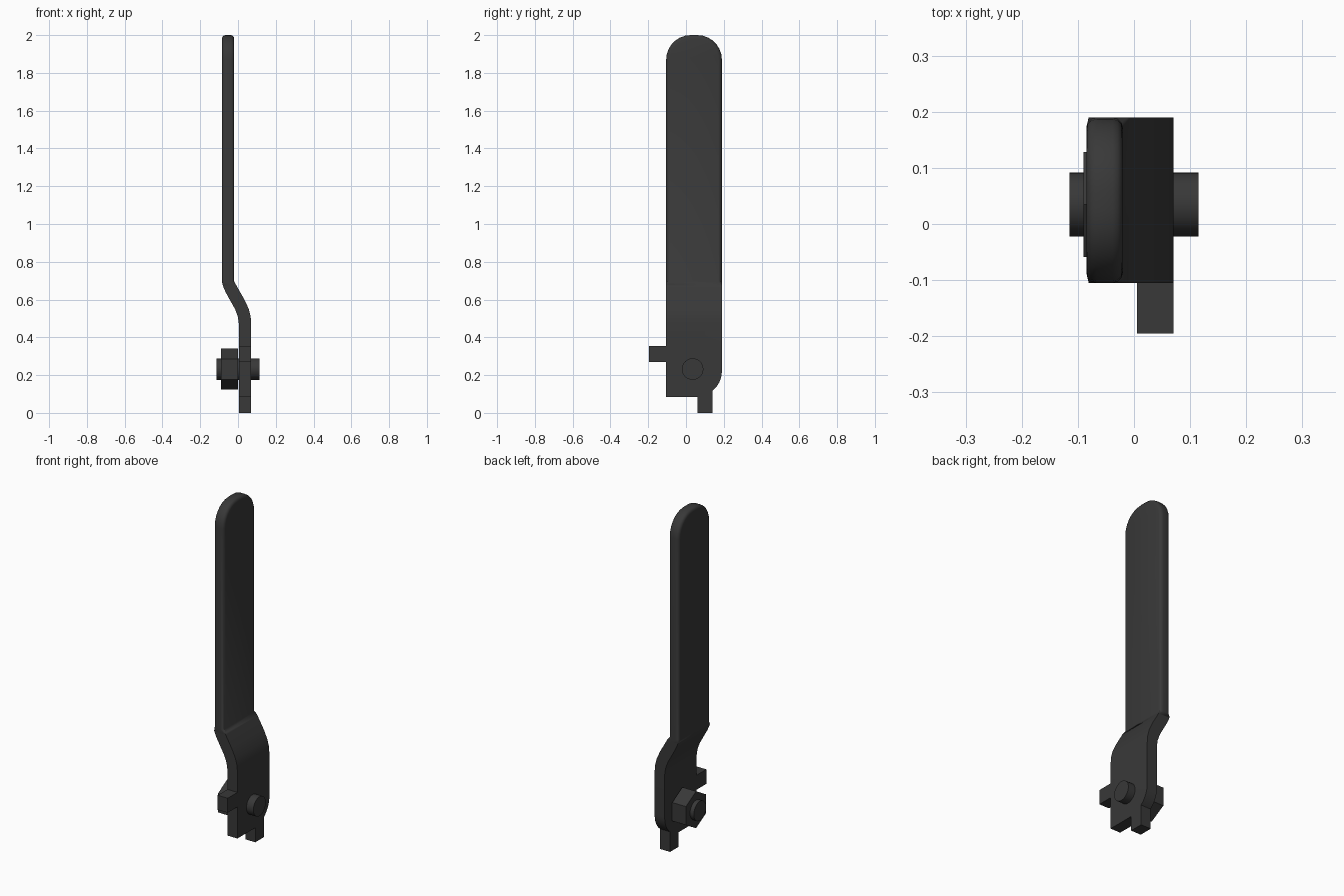
import bpy, bmesh
from math import sin, cos, radians, pi
from mathutils import Matrix

if "Cube" in bpy.data.objects:
    bpy.data.objects.remove(bpy.data.objects["Cube"])

mat = bpy.data.materials.new("dark_metal")
mat.diffuse_color = (0.04, 0.04, 0.04, 1)
mat.use_nodes = True
mat.node_tree.nodes["Principled BSDF"].inputs["Base Color"].default_value = mat.diffuse_color


def finish(bm, name, smooth=True):
    bmesh.ops.recalc_face_normals(bm, faces=bm.faces[:])
    me = bpy.data.meshes.new(name)
    bm.to_mesh(me)
    bm.free()
    me.materials.append(mat)
    ob = bpy.data.objects.new(name, me)
    bpy.context.collection.objects.link(ob)
    if smooth:
        bpy.ops.object.select_all(action='DESELECT')
        ob.select_set(True)
        bpy.context.view_layer.objects.active = ob
        bpy.ops.object.shade_smooth_by_angle(angle=radians(35))
    return ob


def arc(cy, cz, r, a0, a1, n):
    return [(cy + r * cos(radians(a0 + (a1 - a0) * i / n)),
             cz + r * sin(radians(a0 + (a1 - a0) * i / n))) for i in range(n + 1)]


def cyl_x(name, sides, r, x0, x1, y, z, turn=0.0, smooth=True):
    bm = bmesh.new()
    m = (Matrix.Translation(((x0 + x1) / 2, y, z)) @ Matrix.Rotation(pi / 2, 4, 'Y')
         @ Matrix.Rotation(turn, 4, 'Z'))
    bmesh.ops.create_cone(bm, cap_ends=True, segments=sides, radius1=r, radius2=r,
                          depth=x1 - x0, matrix=m)
    return finish(bm, name, smooth)


# Lever plate: side outline (y, z) with two stop tabs and rounded corners
outline = [(-0.105, 0.085), (0.06, 0.085), (0.06, 0), (0.14, 0)]
outline += arc(0.06, 0.22, 0.13, -52, 0, 6)
outline += arc(0.06, 1.87, 0.13, 0, 90, 7)
outline += arc(0.025, 1.87, 0.13, 90, 180, 7)
outline += [(-0.105, 0.355), (-0.195, 0.355), (-0.195, 0.27), (-0.105, 0.27)]

# Offset bend: height, back x, front x
bend = [(0.0, .005, .07), (.47, .005, .07), (.51, -.001, .067), (.55, -.016, .057),
        (.60, -.044, .034), (.64, -.066, .011), (.67, -.079, -.006), (.695, -.085, -.02),
        (2.1, -.085, -.02)]


def bend_x(z, side):
    for a, b in zip(bend, bend[1:]):
        if z <= b[0]:
            t = (z - a[0]) / (b[0] - a[0])
            return a[side] + t * (b[side] - a[side])


bm = bmesh.new()
face = bm.faces.new([bm.verts.new((0, y, z)) for y, z in outline])
ext = bmesh.ops.extrude_face_region(bm, geom=[face])
for v in ext['geom']:
    if isinstance(v, bmesh.types.BMVert):
        v.co.x = 1
for z, _, _ in bend[1:-1]:
    bmesh.ops.bisect_plane(bm, geom=bm.verts[:] + bm.edges[:] + bm.faces[:],
                           plane_co=(0, 0, z), plane_no=(0, 0, 1))
for v in bm.verts:
    v.co.x = bend_x(v.co.z, 2 if v.co.x > 0.5 else 1)
bmesh.ops.recalc_face_normals(bm, faces=bm.faces[:])
# Soften the grip rim above the bend
rim = [e for e in bm.edges if min(v.co.z for v in e.verts) > 0.69
       and abs(e.verts[0].co.x - e.verts[1].co.x) < 1e-4
       and len(e.link_faces) == 2 and e.calc_face_angle() > 1]
rim = [e for e in rim if abs(e.verts[0].co.z - 0.695) > 1e-3
       or abs(e.verts[1].co.z - 0.695) > 1e-3]
bmesh.ops.bevel(bm, geom=rim, offset=0.018, segments=3, profile=0.5, affect='EDGES')
finish(bm, "lever_handle")

# Pivot bolt and hexagonal nut
cyl_x("pivot_bolt", 32, 0.057, -0.115, 0.115, 0.035, 0.232)
cyl_x("hex_nut", 6, 0.108, -0.09, -0.001, 0.035, 0.232, pi / 2, smooth=False)
